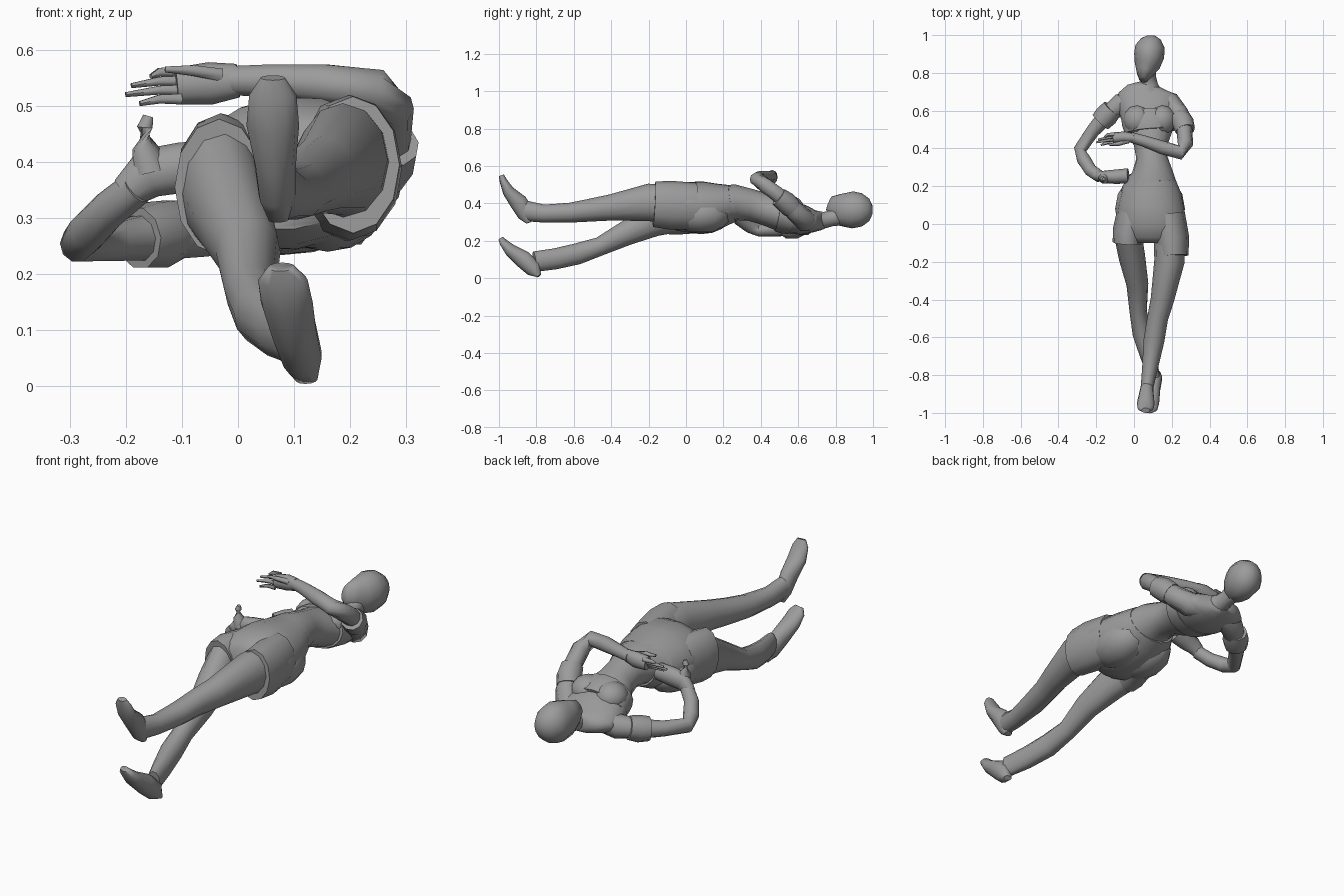
import bpy, bmesh, math
from mathutils import Vector, Matrix

grey = bpy.data.materials.new("dark_grey")
grey.diffuse_color = (.33, .33, .33, 1)


def finish(name, bm):
    bmesh.ops.recalc_face_normals(bm, faces=bm.faces[:])
    me = bpy.data.meshes.new(name)
    bm.to_mesh(me)
    bm.free()
    me.materials.append(grey)
    ob = bpy.data.objects.new(name, me)
    bpy.context.collection.objects.link(ob)
    bpy.ops.object.select_all(action='DESELECT')
    ob.select_set(True)
    bpy.context.view_layer.objects.active = ob
    bpy.ops.object.shade_smooth_by_angle(angle=math.radians(60))
    return ob


def loft(name, sections, sides=12, roll=0.0):
    """Tube through sections (x, y, z, half width, half height)."""
    bm = bmesh.new()
    pts = [Vector(s[:3]) for s in sections]
    rings = []
    for i, s in enumerate(sections):
        t = (pts[min(i + 1, len(pts) - 1)] - pts[max(i - 1, 0)]).normalized()
        side = t.cross(Vector((0, 0, 1))).normalized()
        up = side.cross(t)
        rot = Matrix.Rotation(roll, 3, t)
        ring = []
        for k in range(sides):
            a = math.tau * k / sides
            off = rot @ (side * s[3] * math.cos(a) + up * s[4] * math.sin(a))
            ring.append(bm.verts.new(pts[i] + off))
        rings.append(ring)
    for r0, r1 in zip(rings, rings[1:]):
        for k in range(sides):
            j = (k + 1) % sides
            bm.faces.new((r0[k], r0[j], r1[j], r1[k]))
    bm.faces.new(rings[0])
    bm.faces.new(rings[-1])
    return finish(name, bm)


def ball(name, loc, size):
    bm = bmesh.new()
    m = Matrix.Translation(loc) @ Matrix.Diagonal((*size, 1))
    bmesh.ops.create_uvsphere(bm, u_segments=12, v_segments=8, radius=1, matrix=m)
    return finish(name, bm)


def limb(name, pts, sides=10):
    """Round tube: (x, y, z, radius)."""
    return loft(name, [(*p, p[3]) for p in pts], sides)


# Head and neck
loft("head", [(.05, .765, .40, .024, .04), (.058, .80, .385, .047, .07),
              (.07, .84, .368, .068, .09), (.08, .89, .365, .08, .099),
              (.085, .94, .365, .078, .089), (.09, .98, .365, .052, .06),
              (.09, .998, .365, .02, .02)])
loft("neck", [(.085, .68, .31, .07, .055), (.08, .74, .31, .046, .044),
              (.078, .78, .32, .038, .042), (.075, .85, .34, .045, .06)])

# Torso
loft("torso", [(.09, .18, .385, .155, .115), (.10, .27, .405, .11, .095),
               (.095, .35, .39, .083, .085), (.09, .42, .37, .09, .085),
               (.085, .50, .345, .125, .09), (.078, .58, .32, .152, .086),
               (.073, .64, .31, .16, .077), (.072, .69, .305, .155, .058),
               (.075, .72, .307, .11, .05), (.08, .74, .31, .055, .044)], 16)
loft("top_band", [(.085, .49, .35, .135, .10), (.082, .53, .343, .145, .106),
                  (.08, .58, .325, .15, .095)], 16)
for s in (-1, 1):
    ball("bust", (.083 + s * .065, .55, .375), (.075, .08, .068))

# Shorts: hip block, leg openings and seat
loft("hips", [(.09, -.10, .37, .14, .09), (.09, -.06, .37, .18, .118),
              (.09, 0, .38, .192, .136), (.088, .10, .38, .175, .137),
              (.093, .18, .387, .158, .12), (.10, .25, .40, .122, .10)], 16, roll=-.12)
loft("left_short_leg", [(.18, .05, .385, .09, .125), (.20, -.08, .39, .093, .13),
                        (.205, -.17, .395, .083, .122)])
loft("right_short_leg", [(-.005, .05, .36, .088, .12), (-.03, -.04, .36, .083, .127),
                         (-.033, -.10, .355, .08, .122)])
for x, z in ((.01, .335), (.16, .34)):
    ball("seat", (x, .08, z), (.11, .16, .10))

# Legs and feet
loft("left_leg", [(.19, -.05, .39, .085, .11), (.187, -.2, .405, .08, .10),
                  (.15, -.4, .378, .062, .07), (.125, -.5, .365, .055, .062),
                  (.105, -.62, .35, .055, .053), (.085, -.76, .345, .042, .048),
                  (.07, -.86, .36, .034, .055)])
loft("left_foot", [(.072, -.84, .297, .018, .015), (.07, -.855, .34, .033, .045),
                   (.066, -.895, .405, .038, .048), (.062, -.95, .465, .047, .032),
                   (.062, -.977, .52, .042, .02), (.062, -.987, .55, .022, .014)])
loft("right_leg", [(-.035, -.04, .36, .074, .115), (-.01, -.18, .305, .07, .085),
                   (.018, -.32, .24, .058, .066), (.022, -.46, .17, .046, .05),
                   (.042, -.58, .13, .05, .057), (.075, -.7, .103, .042, .056),
                   (.108, -.81, .088, .03, .055)])
loft("right_foot", [(.122, -.785, .012, .02, .012), (.115, -.815, .05, .035, .045),
                    (.10, -.87, .10, .04, .048), (.087, -.94, .15, .047, .034),
                    (.08, -.975, .19, .045, .022), (.077, -.99, .213, .024, .014)])

# Right arm with hand on hip
limb("right_arm", [(.0, .655, .30, .05), (-.07, .635, .285, .057), (-.15, .57, .268, .045),
                   (-.22, .49, .258, .036), (-.285, .395, .255, .034),
                   (-.268, .345, .275, .036), (-.23, .285, .315, .034),
                   (-.18, .25, .355, .032)])
limb("right_cuff", [(-.115, .61, .28, .055), (-.145, .575, .27, .062), (-.178, .54, .265, .056)])
loft("right_hand", [(-.20, .255, .345, .025, .03), (-.16, .25, .38, .032, .045),
                    (-.10, .25, .39, .038, .045), (-.03, .255, .40, .04, .04)])
limb("right_thumb", [(-.155, .245, .385, .034), (-.165, .24, .425, .024),
                     (-.166, .238, .462, .015), (-.16, .238, .482, .009)], 8)

# Left arm across the waist
limb("left_arm", [(.13, .66, .30, .05), (.19, .64, .305, .06), (.24, .58, .36, .052),
                  (.267, .5, .44, .042), (.272, .425, .495, .042), (.245, .378, .53, .038),
                  (.15, .405, .54, .036), (.05, .44, .545, .03), (-.02, .46, .545, .027)])
limb("left_cuff", [(.242, .565, .375, .055), (.26, .535, .405, .058), (.272, .495, .435, .052)])
loft("left_hand", [(.0, .455, .545, .024, .03), (-.05, .46, .54, .03, .038),
                   (-.11, .455, .535, .03, .033)])
for i in range(4):
    y, z, tip = .475 - .014 * i, .56 - .016 * i, (-.155, -.19, -.2, -.175)[i]
    limb("left_finger", [(-.10, y, z, .011), (-.14, y - .003, z, .009),
                         (tip, y - .015, z - .008, .005)], 6)
limb("left_thumb", [(-.03, .44, .555, .013), (-.08, .425, .563, .011),
                    (-.13, .42, .565, .006)], 6)
